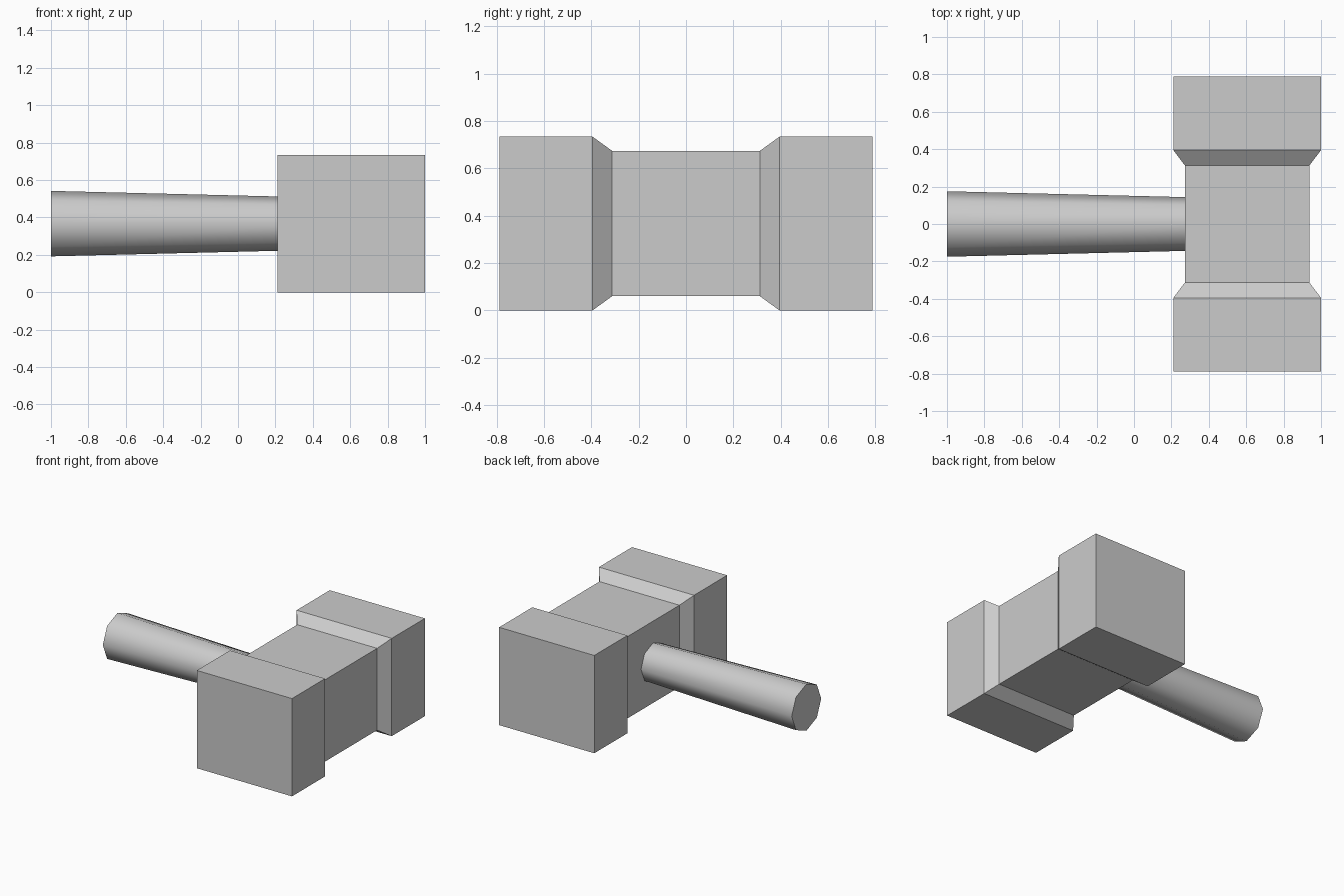
import bpy, bmesh, math
from mathutils import Matrix, Vector

cube = bpy.data.objects.get("Cube")
if cube:
    bpy.data.objects.remove(cube, do_unlink=True)

grey = bpy.data.materials.new("plain grey")
grey.use_nodes = True
COLOUR = (0.6, 0.6, 0.6, 1)
grey.diffuse_color = COLOUR
grey.node_tree.nodes["Principled BSDF"].inputs["Base Color"].default_value = COLOUR

CENTRE = Vector((0.605, 0, 0.367))


def add_object(name, bm):
    bmesh.ops.recalc_face_normals(bm, faces=bm.faces)
    mesh = bpy.data.meshes.new(name)
    bm.to_mesh(mesh)
    bm.free()
    mesh.materials.append(grey)
    obj = bpy.data.objects.new(name, mesh)
    bpy.context.collection.objects.link(obj)
    return obj


# Hammer head: rectangular sections lofted along y, with a narrow waist
half = [(0.788, 0.395, 0.367), (0.395, 0.395, 0.367), (0.312, 0.332, 0.307)]
sections = [(-y, w, h) for y, w, h in half] + half[::-1]
bm = bmesh.new()
rings = []
for y, w, h in sections:
    corners = ((-w, -h), (w, -h), (w, h), (-w, h))
    rings.append([bm.verts.new(CENTRE + Vector((x, y, z))) for x, z in corners])
for a, b in zip(rings, rings[1:]):
    for i in range(4):
        j = (i + 1) % 4
        bm.faces.new((a[i], a[j], b[j], b[i]))
bm.faces.new(rings[0])
bm.faces.new(rings[-1])
add_object("hammer_head", bm)

# Handle: eight-sided tapered shaft, widest at the free end
start, end = -1.0, 0.3
bm = bmesh.new()
bmesh.ops.create_cone(
    bm, cap_ends=True, segments=8, radius1=0.175, radius2=0.143, depth=end - start,
    matrix=Matrix.Translation(((start + end) / 2, 0, CENTRE.z))
    @ Matrix.Rotation(math.pi / 2, 4, "Y"))
handle = add_object("handle", bm)
bpy.ops.object.select_all(action="DESELECT")
handle.select_set(True)
bpy.context.view_layer.objects.active = handle
bpy.ops.object.shade_smooth_by_angle(angle=math.radians(50))
